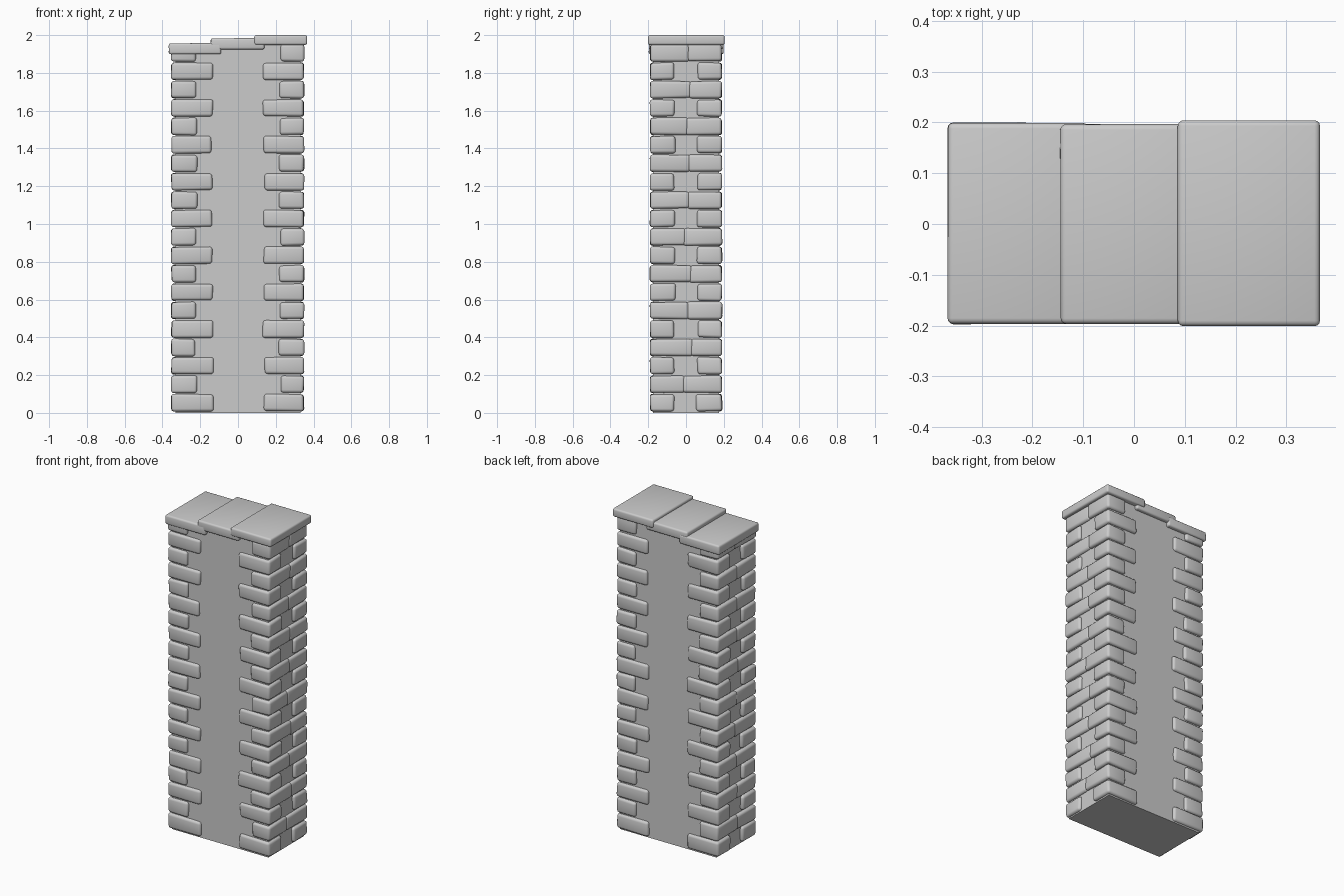
import bpy, bmesh, random
from mathutils import Vector

if "Cube" in bpy.data.objects:
    bpy.data.objects.remove(bpy.data.objects["Cube"])

random.seed(4)


def block(name, lo, hi, bevel=0.0, wobble=0.0, cuts=0):
    """Box between two corners, with optional uneven faces and rounded edges."""
    bm = bmesh.new()
    bmesh.ops.create_cube(bm, size=1)
    lo, hi = Vector(lo), Vector(hi)
    for v in bm.verts:
        v.co = Vector(((lo[i] + hi[i]) / 2 + v.co[i] * (hi[i] - lo[i]) for i in range(3)))
        v.co += Vector([random.uniform(-wobble, wobble) for _ in range(3)])
    if bevel:
        bmesh.ops.bevel(bm, geom=bm.edges[:], offset=bevel, segments=3,
                        profile=0.5, affect='EDGES', clamp_overlap=True)
    bmesh.ops.recalc_face_normals(bm, faces=bm.faces[:])
    mesh = bpy.data.meshes.new(name)
    bm.to_mesh(mesh)
    bm.free()
    obj = bpy.data.objects.new(name, mesh)
    bpy.context.collection.objects.link(obj)
    if bevel:
        bpy.ops.object.select_all(action='DESELECT')
        obj.select_set(True)
        bpy.context.view_layer.objects.active = obj
        bpy.ops.object.shade_smooth_by_angle(angle=0.7)
    return obj


# Plain rendered core of the pillar
block("wall_core", (-0.332, -0.175, 0), (0.332, 0.175, 1.952))

# Corner bricks, alternating long and short faces on each course
ROWS, PITCH, HEIGHT = 20, 0.0975, 0.09
for row in range(ROWS):
    z0 = 0.009 + row * PITCH
    z1 = z0 + HEIGHT
    for sx in (-1, 1):
        outer_x = 0.349 if sx > 0 else 0.353
        seam = random.uniform(-0.02, 0.03)
        for sy in (-1, 1):
            if row % 2 == 0:
                inner_x = 0.135 + random.uniform(-0.006, 0.006)
                inner_y = 0.06 + random.uniform(-0.006, 0.004)
            else:
                inner_x = 0.221 + random.uniform(-0.006, 0.006)
                inner_y = sy * seam - 0.006
            xs = sorted((sx * inner_x, sx * outer_x))
            ys = sorted((sy * inner_y, sy * 0.19))
            block("corner_brick", (xs[0], ys[0], z0), (xs[1], ys[1], z1),
                  bevel=0.015, wobble=0.003)

# Three overlapping cap slabs stepping up to the right
block("cap_slab_left", (-0.366, -0.197, 1.899), (-0.09, 0.199, 1.957), 0.011, 0.001)
block("cap_slab_middle", (-0.145, -0.196, 1.925), (0.14, 0.197, 1.983), 0.011, 0.001)
block("cap_slab_right", (0.086, -0.201, 1.948), (0.366, 0.204, 2.0), 0.011, 0.0)
